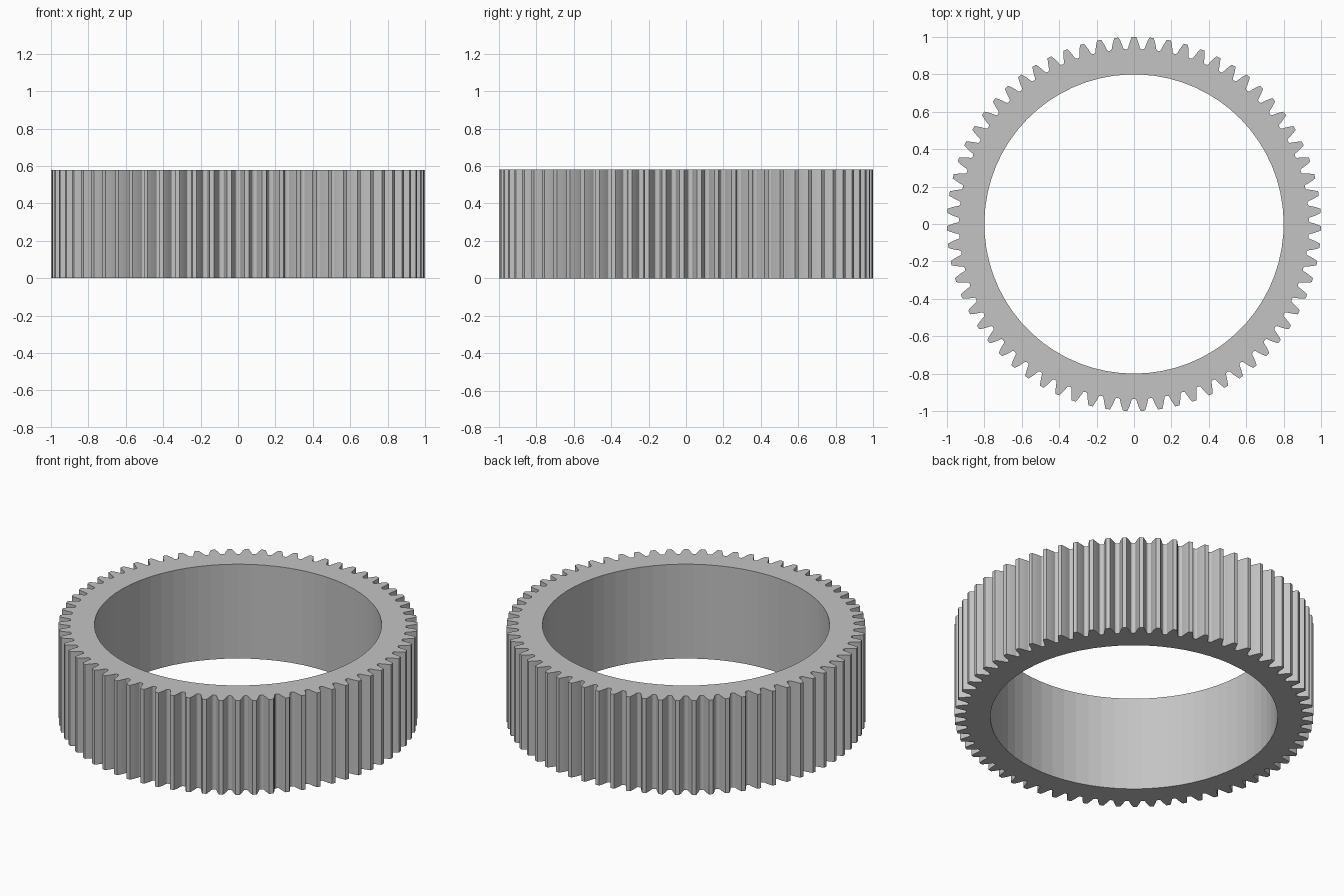
import bpy
import bmesh
from math import acos, cos, pi, radians, sin, tan

cube = bpy.data.objects.get("Cube")
if cube:
    bpy.data.objects.remove(cube, do_unlink=True)

TEETH = 67
HEIGHT = 0.58
TIP, BORE = 1.0, 0.8
MODULE = 2 * TIP / (TEETH + 2)
PITCH = MODULE * TEETH / 2
ROOT = PITCH - 1.25 * MODULE
PRESSURE = radians(20)
BASE = PITCH * cos(PRESSURE)
STEP = 2 * pi / TEETH


def involute(a):
    return tan(a) - a


def half_angle(r):
    """Half the angular tooth thickness at radius r."""
    return STEP / 4 + involute(PRESSURE) - involute(acos(BASE / r))


def tooth_profile():
    """One tooth from gap centre to gap centre, as (angle, radius)."""
    foot = ROOT + 0.3 * MODULE
    flank = [(half_angle(r), r) for r in
             (foot + (TIP - foot) * i / 5 for i in range(6))]
    # Rounded root between the gap centre and the flank
    a0 = flank[0][0]
    gap = STEP / 2 - a0
    fillet = [(STEP / 2 - gap * sin(t), foot - (foot - ROOT) * cos(t))
              for t in (pi / 8 * i for i in range(4))]
    side = fillet + flank
    return [(-a, r) for a, r in side] + [(a, r) for a, r in reversed(side)]


# Gear ring: one extruded sector per tooth
bm = bmesh.new()
profile = tooth_profile()
for k in range(TEETH):
    mid = pi / 2 + k * STEP
    outline = [(mid + a, r) for a, r in profile]
    outline += [(mid + STEP / 2, BORE), (mid - STEP / 2, BORE)]
    low, high = [[bm.verts.new((r * cos(a), r * sin(a), z)) for a, r in outline]
                 for z in (0, HEIGHT)]
    bm.faces.new(high)
    bm.faces.new(low[::-1])
    n = len(outline)
    for i in range(n):
        # Skip the two inner walls shared with neighbouring sectors
        if i in (n - 3, n - 1):
            continue
        j = (i + 1) % n
        bm.faces.new((low[i], low[j], high[j], high[i]))
bmesh.ops.remove_doubles(bm, verts=bm.verts, dist=0.0001)

mesh = bpy.data.meshes.new("gear_ring")
bm.to_mesh(mesh)
bm.free()
ring = bpy.data.objects.new("gear_ring", mesh)
bpy.context.collection.objects.link(ring)

# Plain grey metal
grey = bpy.data.materials.new("grey")
grey.use_nodes = True
colour = (0.55, 0.55, 0.55, 1)
grey.diffuse_color = colour
grey.node_tree.nodes["Principled BSDF"].inputs["Base Color"].default_value = colour
mesh.materials.append(grey)
